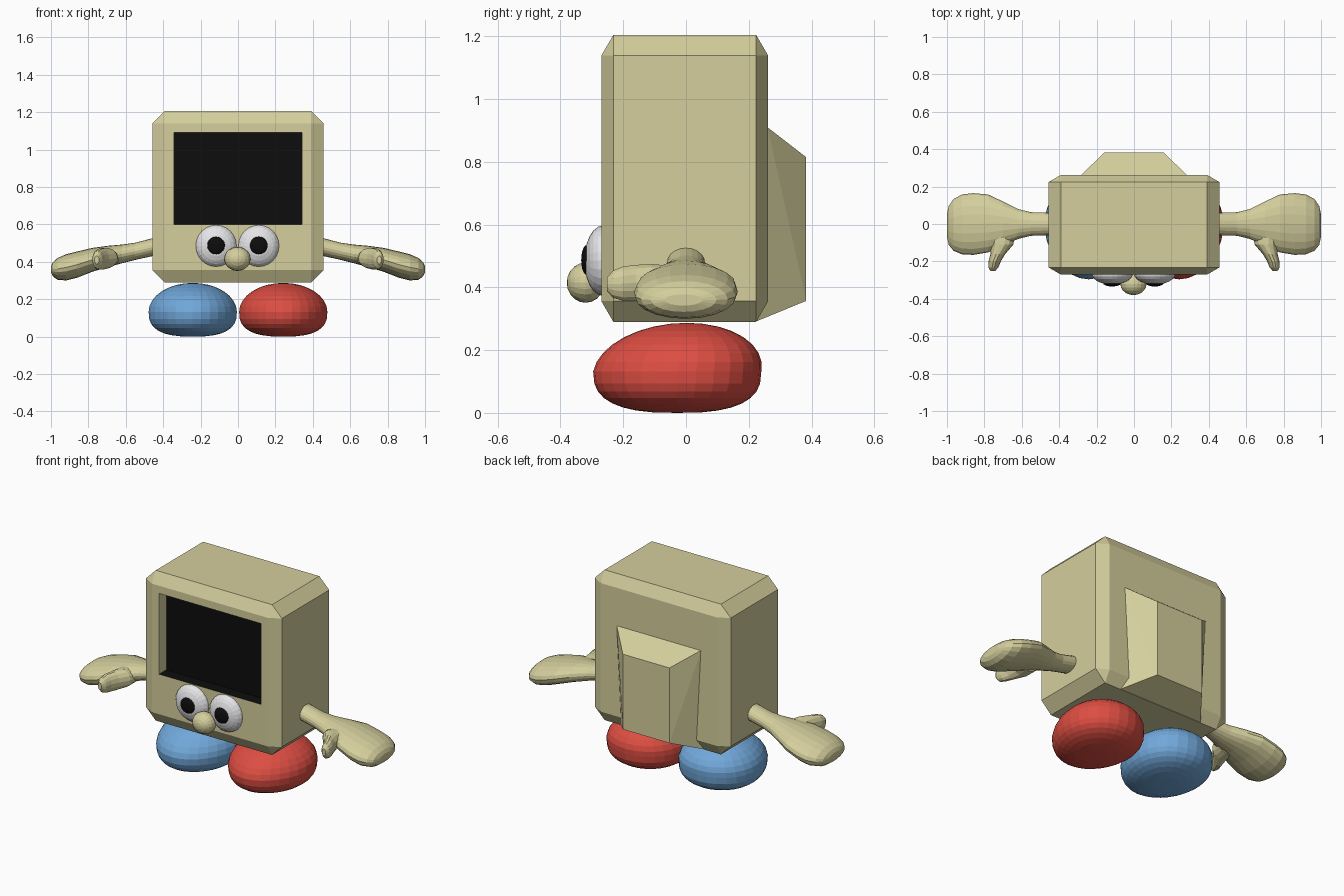
import bpy, bmesh, math
from mathutils import Vector, Matrix

if "Cube" in bpy.data.objects:
    bpy.data.objects.remove(bpy.data.objects["Cube"])


def material(name, rgb):
    m = bpy.data.materials.new(name)
    m.diffuse_color = (*rgb, 1)
    m.use_nodes = True
    m.node_tree.nodes["Principled BSDF"].inputs["Base Color"].default_value = m.diffuse_color
    return m


BEIGE = material("beige", (0.66, 0.62, 0.335))
BLACK = material("black", (0.004, 0.004, 0.004))
WHITE = material("white", (0.82, 0.82, 0.84))
BLUE = material("blue", (0.165, 0.39, 0.70))
RED = material("red", (0.72, 0.075, 0.055))


def finish(name, bm, *mats):
    bmesh.ops.recalc_face_normals(bm, faces=bm.faces)
    me = bpy.data.meshes.new(name)
    bm.to_mesh(me)
    bm.free()
    for m in mats:
        me.materials.append(m)
    ob = bpy.data.objects.new(name, me)
    bpy.context.collection.objects.link(ob)
    return ob


def ellipsoid(name, center, radii, mat, seg=24):
    bm = bmesh.new()
    bmesh.ops.create_uvsphere(bm, u_segments=seg, v_segments=seg // 2, radius=1)
    # poles face front and back
    bmesh.ops.rotate(bm, verts=bm.verts, matrix=Matrix.Rotation(math.pi / 2, 3, 'X'))
    bmesh.ops.scale(bm, verts=bm.verts, vec=radii)
    bmesh.ops.translate(bm, verts=bm.verts, vec=center)
    return finish(name, bm, mat)


def loft(bm, sections, place, n=20):
    """Skin elliptical rings; each section is (t, a, b, radius_a, radius_b)."""
    rings = []
    for t, a, b, ra, rb in sections:
        ring = []
        for i in range(n):
            ang = 2 * math.pi * i / n
            ring.append(bm.verts.new(place(t, a + ra * math.cos(ang), b + rb * math.sin(ang))))
        rings.append(ring)
    for r, q in zip(rings, rings[1:]):
        for i in range(n):
            j = (i + 1) % n
            bm.faces.new((r[i], r[j], q[j], q[i]))
    bm.faces.new(rings[0])
    bm.faces.new(rings[-1])


# Cabinet: chamfered box
bm = bmesh.new()
bmesh.ops.create_cube(bm, size=2)
bmesh.ops.bevel(bm, geom=bm.edges[:], offset=0.145, segments=1, affect='EDGES')
bmesh.ops.scale(bm, verts=bm.verts, vec=(0.458, 0.266, 0.4575))
bmesh.ops.translate(bm, verts=bm.verts, vec=(0, -0.004, 0.7475))
bm.normal_update()
# Screen: recess cut into the front face
front = min(bm.faces, key=lambda f: f.normal.y * f.calc_area())
bmesh.ops.inset_individual(bm, faces=[front], thickness=0.03)
for v in front.verts:
    v.co.x = math.copysign(0.343, v.co.x)
    v.co.z = 1.092 if v.co.z > 0.75 else 0.60
screen = bmesh.ops.extrude_discrete_faces(bm, faces=[front])["faces"][0]
for v in screen.verts:
    v.co.y += 0.07
screen.material_index = 1
for f in bm.faces:   # ledge below the screen is dark as well
    if all(abs(v.co.z - 0.60) < 1e-4 for v in f.verts):
        f.material_index = 1
finish("cabinet", bm, BEIGE, BLACK)

# Back housing: tapered block behind the cabinet
bm = bmesh.new()
for s in (-1, 1):
    for x, y, z in ((0.285, 0.22, 0.29), (0.285, 0.26, 0.91), (0.285, 0.22, 0.91),
                    (0.157, 0.383, 0.357), (0.157, 0.383, 0.815)):
        bm.verts.new((s * x, y, z))
bmesh.ops.convex_hull(bm, input=bm.verts)
bmesh.ops.dissolve_limit(bm, angle_limit=0.02, verts=bm.verts, edges=bm.edges)
finish("back_housing", bm, BEIGE)

# Nose
ellipsoid("nose", (-0.003, -0.32, 0.415), (0.07, 0.06, 0.064), BEIGE, 20)

ARM = [(0.44, 0, 0.482, 0.06, 0.048), (0.55, 0, 0.456, 0.063, 0.046),
       (0.62, 0, 0.442, 0.08, 0.050), (0.70, 0.002, 0.428, 0.118, 0.057),
       (0.78, 0.003, 0.410, 0.155, 0.064), (0.86, 0, 0.385, 0.165, 0.070),
       (0.92, -0.002, 0.370, 0.160, 0.070), (0.965, -0.005, 0.362, 0.138, 0.058),
       (0.99, -0.008, 0.360, 0.105, 0.038), (1.0, -0.008, 0.360, 0.06, 0.018)]
THUMB = [(-0.05, 0.705, 0.42, 0.07, 0.05), (-0.11, 0.705, 0.42, 0.06, 0.056),
         (-0.16, 0.728, 0.415, 0.040, 0.058), (-0.20, 0.745, 0.412, 0.033, 0.056),
         (-0.232, 0.752, 0.410, 0.027, 0.045), (-0.252, 0.755, 0.410, 0.012, 0.022)]


def foot(name, cx, mat):
    bm = bmesh.new()
    bmesh.ops.create_uvsphere(bm, u_segments=28, v_segments=16, radius=1)
    for v in bm.verts:
        x, y, z = v.co
        if z < 0:        # flatter sole, fuller sides
            r = math.hypot(x, y)
            k = r ** 0.75 / r if r > 1e-5 else 1
            x, y, z = x * k, y * k, -abs(z) ** 0.75
        v.co = (cx + 0.236 * x * (1 + 0.1 * y),
                -0.028 + 0.268 * y + 0.03 * max(z, 0),
                0.132 + z * (0.155 if z > 0 else 0.132))
    finish(name, bm, mat)


for side, s in (("left", -1), ("right", 1)):
    # Eye with a thin domed pupil
    ellipsoid(side + "_eye", (s * 0.114 - 0.003, -0.265, 0.485), (0.11, 0.059, 0.112), WHITE)
    ellipsoid(side + "_pupil", (s * 0.114 - 0.003, -0.316, 0.487), (0.048, 0.018, 0.048), BLACK, 20)
    # Arm, palm and thumb
    bm = bmesh.new()
    loft(bm, ARM, lambda t, a, b: (s * t, a, b))
    loft(bm, THUMB, lambda t, a, b: (s * a, t, b), 14)
    finish(side + "_arm", bm, BEIGE)
    # Foot
    foot(side + "_foot", s * 0.242, RED if s > 0 else BLUE)
